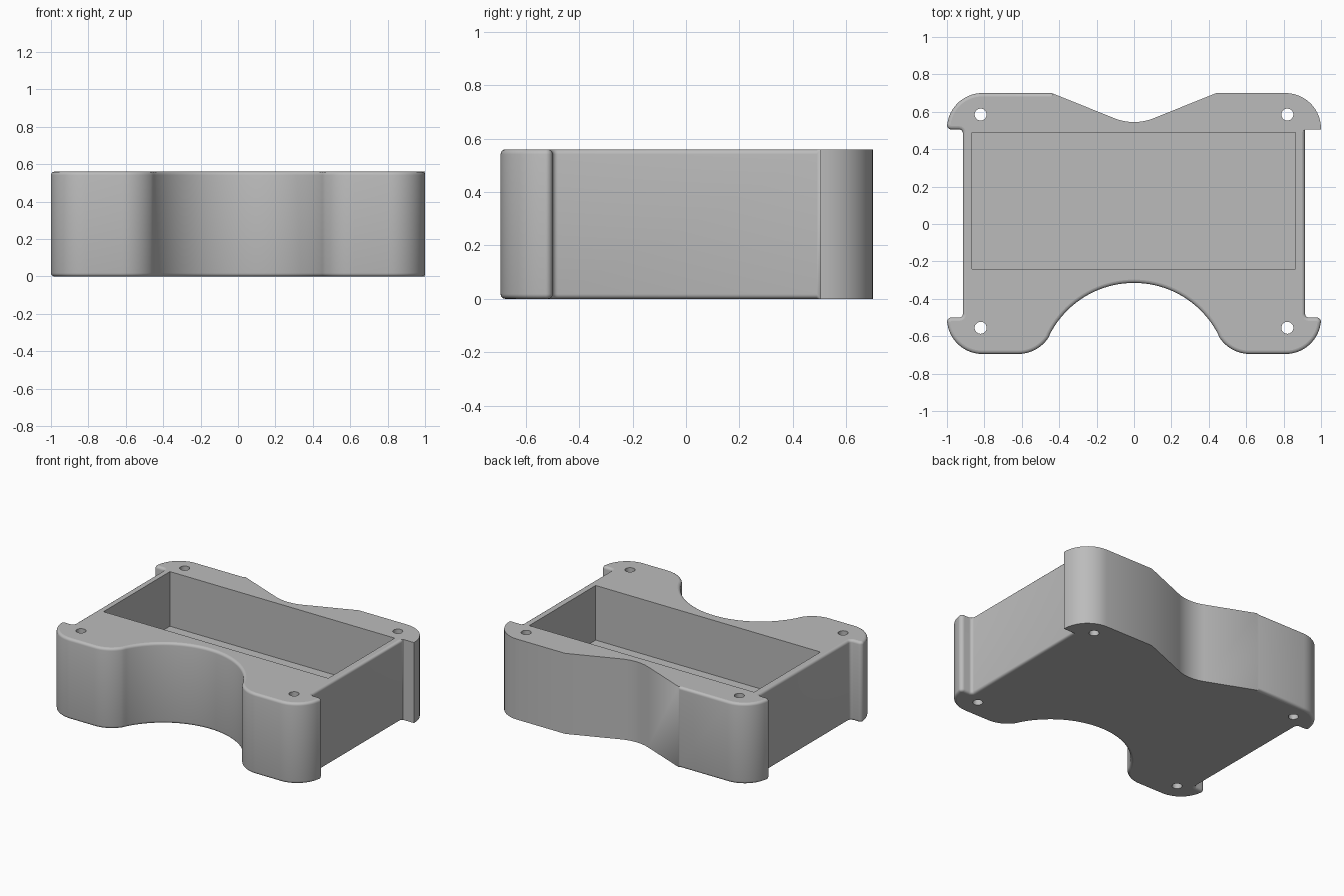
import bpy, bmesh, math

if "Cube" in bpy.data.objects:
    bpy.data.objects.remove(bpy.data.objects["Cube"])

HEIGHT, FILLET = 0.56, 0.018
POCKET_FLOOR = 0.18


def arc(cx, cy, r, a0, a1, n):
    """Points along an arc, angles in degrees."""
    angles = [math.radians(a0 + (a1 - a0) * i / n) for i in range(n + 1)]
    return [(cx + r * math.cos(a), cy + r * math.sin(a)) for a in angles]


def mirrored(points):
    return [(-x, y) for x, y in reversed(points)]


# Front right: recess arc, leg curve, leg corner and ear, up to the side wall
join = math.degrees(math.atan2(-0.5 + 0.821, 0.62))
front = arc(0, -0.821, 0.506, 90, join, 20)[1:]
front += arc(0.62, -0.5, 0.195, 180 + join, 270, 12)[1:]
front += arc(0.81, -0.505, 0.19, -90, -8, 14)
front += arc(0.975, -0.525, 0.025, 0, 90, 5)
front += arc(0.935, -0.48, 0.02, 270, 180, 5)

# Back ears: sharp on the right, rounded on the left
ear_right = [(0.915, 0.49), (0.915, 0.505), (1.0, 0.505)]
ear_right += arc(0.81, 0.51, 0.19, 0, 90, 14) + [(0.44, 0.70)]
dip = arc(0, 0.825, 0.28, 291, 249, 10)
ear_left = [(-0.43, 0.696), (-0.44, 0.70)] + arc(-0.81, 0.51, 0.19, 90, 172, 14)
ear_left += arc(-0.975, 0.53, 0.025, 180, 270, 5)
ear_left += arc(-0.935, 0.485, 0.02, 90, 0, 5)

# Counter-clockwise outline; the right ear and the dip keep sharp rims
sections = [(front, True), (ear_right[:1], True), (ear_right[1:], False),
            (dip, False), (ear_left[:1], False), (ear_left[1:], True),
            (mirrored(front), True), ([(0, -0.315)], True)]
outline = [(x, y, FILLET if soft else 0.0) for pts, soft in sections for x, y in pts]


def inset_direction(i):
    """Inward mitre direction at one outline point."""
    (ax, ay, _), (bx, by, _), (cx, cy, _) = (
        outline[i - 1], outline[i], outline[(i + 1) % len(outline)])
    l0, l1 = math.hypot(bx - ax, by - ay), math.hypot(cx - bx, cy - by)
    nx = -(by - ay) / l0 - (cy - by) / l1
    ny = (bx - ax) / l0 + (cx - bx) / l1
    length = math.hypot(nx, ny)
    return nx / length, ny / length


normals = [inset_direction(i) for i in range(len(outline))]
bm = bmesh.new()


def bridge(lower, upper):
    """Wall between two rings, skipping corners that coincide."""
    for i in range(len(lower)):
        j = (i + 1) % len(lower)
        corners = list(dict.fromkeys((lower[i], lower[j], upper[j], upper[i])))
        if len(corners) > 2:
            bm.faces.new(corners)


def flat_ring(points, z):
    return [bm.verts.new((x, y, z)) for x, y in points]


def loop_edges(ring):
    return [bm.edges.get((ring[i - 1], ring[i])) for i in range(len(ring))]


# Outer wall with rounded rims at bottom and top
steps = [math.radians(a) for a in (0, 22.5, 45, 67.5, 90)]
profile = [(1 - math.sin(a), 1 - math.cos(a)) for a in steps]
rings = []
for top, levels in ((False, profile), (True, profile[::-1])):
    for k, (inset, rise) in enumerate(levels):
        ring = []
        for i, ((x, y, w), (nx, ny)) in enumerate(zip(outline, normals)):
            if w == 0 and k > 0:
                ring.append(rings[-1][i])
            else:
                z = HEIGHT - rise * w if top else rise * w
                ring.append(bm.verts.new(
                    (x + nx * w * inset, y + ny * w * inset, z)))
        rings.append(ring)
for lower, upper in zip(rings, rings[1:]):
    bridge(lower, upper)
top_loops, bottom_loops = [rings[-1]], [rings[0]]

# Pocket walls and floor
rectangle = [(-0.867, -0.24), (0.863, -0.24), (0.863, 0.49), (-0.867, 0.49)]
floor, rim = flat_ring(rectangle, POCKET_FLOOR), flat_ring(rectangle, HEIGHT)
bridge(floor, rim)
bm.faces.new(floor)
top_loops.append(rim)

# Screw holes through the four ears
for x in (-0.82, 0.82):
    for y in (-0.555, 0.585):
        circle = arc(x, y, 0.032, 0, 360, 32)[:-1]
        low, high = flat_ring(circle, 0), flat_ring(circle, HEIGHT)
        bridge(low, high)
        bottom_loops.append(low)
        top_loops.append(high)

# Top and bottom faces around the openings
for loops in (top_loops, bottom_loops):
    edges = [e for ring in loops for e in loop_edges(ring)]
    bmesh.ops.triangle_fill(bm, edges=edges, use_beauty=False,
                            use_dissolve=False, normal=(0, 0, 1))

# Smooth curved walls, flat horizontal faces, sharp corners
bmesh.ops.recalc_face_normals(bm, faces=bm.faces[:])
bm.normal_update()
for f in bm.faces:
    f.smooth = abs(f.normal.z) < 0.999
for e in bm.edges:
    e.smooth = e.calc_face_angle(0) < math.radians(30)

mesh = bpy.data.meshes.new("tray_body")
bm.to_mesh(mesh)
bm.free()
grey = bpy.data.materials.new("grey")
grey.diffuse_color = (0.5, 0.5, 0.5, 1)
grey.use_nodes = True
grey.node_tree.nodes["Principled BSDF"].inputs["Base Color"].default_value = grey.diffuse_color
mesh.materials.append(grey)
body = bpy.data.objects.new("tray_body", mesh)
bpy.context.scene.collection.objects.link(body)
